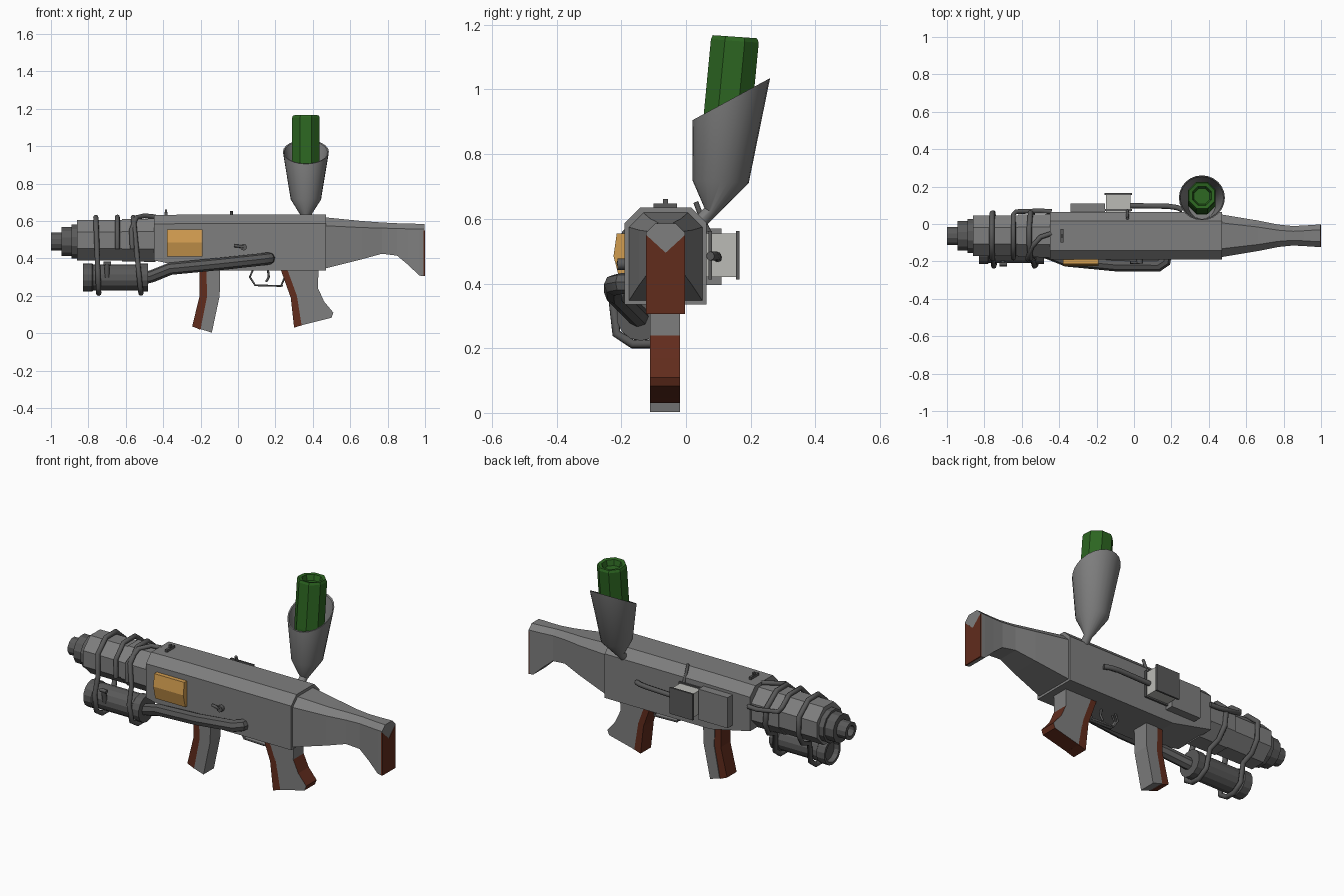
import bpy, bmesh
from math import sin, cos, pi, radians

if "Cube" in bpy.data.objects:
    bpy.data.objects.remove(bpy.data.objects["Cube"])

C = -0.063  # centre line of the gun in y


def material(name, rgb):
    m = bpy.data.materials.new(name)
    m.diffuse_color = (*rgb, 1)
    m.use_nodes = True
    m.node_tree.nodes["Principled BSDF"].inputs["Base Color"].default_value = m.diffuse_color
    return m


GREY = material("grey", (0.21, 0.21, 0.21))
DARK = material("dark_grey", (0.1, 0.1, 0.1))
LIGHT = material("light_grey", (0.5, 0.5, 0.47))
RED = material("red_brown", (0.12, 0.025, 0.012))
AMBER = material("amber", (0.65, 0.34, 0.08))
GREEN = material("green", (0.025, 0.13, 0.015))


def finish(name, bm, *mats):
    bmesh.ops.recalc_face_normals(bm, faces=bm.faces)
    me = bpy.data.meshes.new(name)
    bm.to_mesh(me)
    bm.free()
    for m in mats:
        me.materials.append(m)
    ob = bpy.data.objects.new(name, me)
    bpy.context.collection.objects.link(ob)
    return ob


def smooth(ob, angle=35):
    bpy.ops.object.select_all(action='DESELECT')
    ob.select_set(True)
    bpy.context.view_layer.objects.active = ob
    bpy.ops.object.shade_smooth_by_angle(angle=radians(angle))


def loft(name, rings, mat=GREY):
    bm = bmesh.new()
    vs = [[bm.verts.new(p) for p in r] for r in rings]
    n = len(vs[0])
    for a, b in zip(vs, vs[1:]):
        for i in range(n):
            bm.faces.new((a[i], a[(i + 1) % n], b[(i + 1) % n], b[i]))
    bm.faces.new(vs[0])
    bm.faces.new(vs[-1])
    return finish(name, bm, mat)


def turned(name, profile, cy, cz, n, mat=GREY):
    """Profile of (x, radius) turned around an axis along x, flat side up."""
    return loft(name, [[(x, cy + r * cos((i + .5) * 2 * pi / n), cz + r * sin((i + .5) * 2 * pi / n))
                        for i in range(n)] for x, r in profile], mat)


def slab(name, pts, y0, y1, red=()):
    """x/z profile pulled from y0 to y1; edges listed in red get the second material."""
    bm = bmesh.new()
    a, b = ([bm.verts.new((x, y, z)) for x, z in pts] for y in (y0, y1))
    n = len(pts)
    bm.faces.new(a)
    bm.faces.new(b)
    for i in range(n):
        j = (i + 1) % n
        bm.faces.new((a[i], a[j], b[j], b[i])).material_index = int(i in red)
    return finish(name, bm, GREY, RED)


def box(name, x0, x1, y0, y1, z0, z1, mat=GREY):
    return loft(name, [[(x, y0, z0), (x, y1, z0), (x, y1, z1), (x, y0, z1)] for x in (x0, x1)], mat)


def tube(name, pts, r, closed=False, mat=DARK):
    cu = bpy.data.curves.new(name, 'CURVE')
    cu.dimensions = '3D'
    cu.bevel_depth, cu.bevel_resolution, cu.use_fill_caps = r, 2, True
    sp = cu.splines.new('POLY')
    sp.points.add(len(pts) - 1)
    for p, co in zip(sp.points, pts):
        p.co = (*co, 1)
    sp.use_cyclic_u = closed
    cu.materials.append(mat)
    ob = bpy.data.objects.new(name, cu)
    bpy.context.collection.objects.link(ob)
    bpy.ops.object.select_all(action='DESELECT')
    ob.select_set(True)
    bpy.context.view_layer.objects.active = ob
    bpy.ops.object.convert(target='MESH')
    return bpy.context.object


def section(x, w, zb, zt, ch):
    """Receiver cross-section: flat bottom, chamfered top corners."""
    return [(x, C - w, zb), (x, C + w, zb), (x, C + w, zt - ch), (x, C + w - ch, zt),
            (x, C - w + ch, zt), (x, C - w, zt - ch)]


# receiver and stock
loft("receiver", [section(-.45, .127, .39, .632, .048), section(-.2, .127, .335, .635, .048),
                  section(.47, .127, .335, .635, .048)])
loft("stock", [section(.46, .115, .345, .62, .045), section(.66, .082, .395, .6, .035),
               section(.77, .06, .425, .592, .03), section(.85, .052, .415, .588, .028),
               section(.91, .055, .365, .586, .028), section(.97, .059, .308, .585, .028),
               section(.998, .06, .305, .585, .028)])
loft("butt_plate", [[(x, C - .06, .305), (x, C + .06, .305), (x, C + .06, .55), (x, C, .495), (x, C - .06, .55)]
                    for x in (.992, 1.0)], RED)

# barrel with stepped muzzle and bore
turned("barrel", [(-.44, .125), (-.62, .123), (-.62, .117), (-.86, .117)], C, .497, 8)
turned("muzzle", [(-.85, .094), (-.89, .094), (-.89, .081), (-.943, .081), (-.943, .05), (-1, .05),
                  (-1, .03), (-.95, .03)], C, .49, 12, DARK)

# lower canister and its feed pipe
turned("canister", [(-.8, .058), (-.83, .06), (-.83, .075), (-.78, .075), (-.775, .069), (-.53, .069),
                    (-.525, .075), (-.48, .075)], -.14, .298, 14, DARK)
smooth(tube("feed_pipe", [(-.5, -.145, .295), (-.46, -.155, .305), (-.36, -.195, .345), (-.1, -.22, .37),
                          (.13, -.222, .395), (.165, -.2, .4), (.17, -.16, .4)], .033))
tube("canister_valve", [(-.7, -.2, .3), (-.7, -.215, .37)], .013)
tube("valve_handle", [(-.72, -.215, .372), (-.68, -.215, .372)], .011)


# hoses wrapped around barrel and canister
def wrap(x0, x1, name):
    yz = [(-.02, .62), (-.11, .62), (-.185, .555), (-.19, .43), (-.225, .34), (-.215, .245), (-.165, .213),
          (-.11, .213), (-.06, .25), (-.045, .36), (.02, .385), (.06, .45), (.06, .55)]
    tube(name, [(x0 + (x1 - x0) * abs((.62 - z) / .4), y, z) for y, z in yz], .014, True)


wrap(-.76, -.745, "front_hose")
wrap(-.56, -.52, "rear_hose")
tube("upper_hose", [(-.44, .066, .53), (-.5, .07, .53), (-.63, .066, .55), (-.645, .05, .575), (-.645, -.01, .622),
                    (-.645, -.115, .622), (-.645, -.182, .555), (-.645, -.182, .45)], .013)
tube("top_hose", [(-.44, -.05, .622), (-.5, -.07, .628), (-.545, -.12, .618), (-.57, -.188, .55), (-.565, -.192, .45)],
     .013)

# amber side panel
loft("side_panel", [[(x, -.18, .41), (x, -.205, .41), (x, -.224, .485), (x, -.214, .555), (x, -.18, .555)]
                    for x in (-.38, -.19)], AMBER)

# front grip: grey body with red front strip
slab("front_grip", [(-.17, .35), (-.095, .35), (-.098, .2), (-.14, .003), (-.2, .022), (-.165, .2)], -.112, -.018)
strip = slab("front_grip_strip", [(-.205, .35), (-.17, .35), (-.165, .2), (-.2, .018), (-.245, .037), (-.205, .2)],
             -.108, -.022, range(6))
for p in strip.data.polygons:
    p.material_index = 1

# pistol grip: red front strip, back and sole
slab("pistol_grip", [(.26, .35), (.43, .35), (.428, .24), (.46, .17), (.51, .11), (.5, .083), (.34, .043),
                     (.315, .2)], -.112, -.018, (2, 3, 4, 5))
strip = slab("pistol_grip_strip", [(.225, .35), (.262, .35), (.318, .2), (.346, .044), (.3, .03), (.282, .19)],
             -.112, -.018)
for p in strip.data.polygons:
    p.material_index = 1

# trigger guard and trigger
for s in (-1, 1):
    tube("guard_rail", [(x, C + s * .012, z) for x, z in
                        ((.08, .34), (.063, .3), (.092, .256), (.23, .252), (.25, .3))], .005)
slab("guard_web", [(.063, .3), (.092, .253), (.24, .249), (.24, .257), (.094, .261), (.07, .3)], C - .015, C + .015)
tube("trigger", [(.16, C, .34), (.165, C, .3), (.15, C, .275)], .006)

# side lever, sight
tube("side_lever_pin", [(.03, -.18, .46), (.03, -.212, .46)], .018)
tube("side_lever", [(-.02, -.205, .468), (.03, -.207, .462)], .008)
box("sight_base", -.392, -.378, -.1, -.028, .63, .647, DARK)
box("sight_post", -.39, -.38, C - .008, C + .008, .64, .662, DARK)

# far side: flat cover, lamp housing and charging rod
box("side_cover", -.34, -.155, .05, .11, .395, .57)
box("lamp_housing", -.15, -.018, .06, .16, .42, .555, LIGHT)
for y in (.07, .155):
    box("lamp_plate", -.158, -.01, y, y + .01, .412, .562, DARK)
tube("charging_rod", [(-.02, .098, .48), (.18, .095, .485), (.23, .088, .485), (.26, .075, .485)], .014)
tube("bolt_handle", [(-.035, .07, .56), (-.035, .05, .6), (-.035, .03, .652)], .008)


# slanted funnel, hollow
def ring(cy, cz, r, hy, hz, n=24):
    return [(.363 + r * cos(i * 2 * pi / n), cy + hy * sin(i * 2 * pi / n), cz + hz * sin(i * 2 * pi / n))
            for i in range(n)]


smooth(loft("funnel", [ring(.02, .565, .022, .016, -.014), ring(.075, .622, .022, .018, -.012),
                       ring(.107, .715, .081, .087, -.004), ring(.14, .97, .123, .12, .065),
                       ring(.14, .968, .116, .113, .061), ring(.107, .72, .074, .08, -.004)]))

# green eight-sided insert with dished top


def octagon(cy, cz, r):
    return [(.363 + r * cos((i + .5) * pi / 4), cy + r * sin((i + .5) * pi / 4), cz - .07 * r * sin((i + .5) * pi / 4))
            for i in range(8)]


loft("green_insert", [octagon(.112, .73, .066), octagon(.127, .9, .08), octagon(.151, 1.15, .08),
                      octagon(.151, 1.163, .074), octagon(.151, 1.16, .055), octagon(.149, 1.13, .045)], GREEN)
